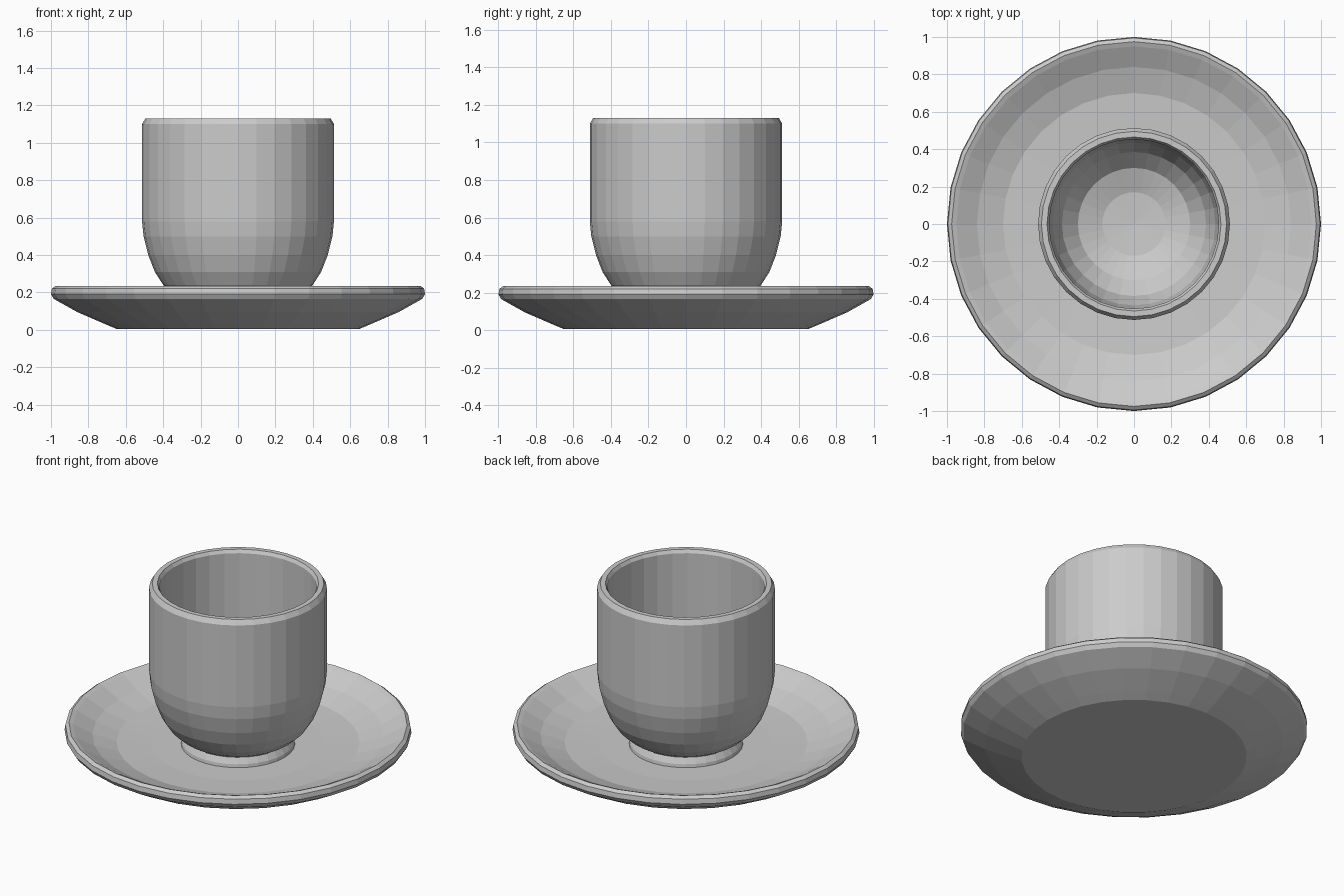
import bpy, bmesh
from math import cos, sin, tau

if "Cube" in bpy.data.objects:
    bpy.data.objects.remove(bpy.data.objects["Cube"])


def lathe(name, profile, segments):
    """Revolve a profile of (radius, z) points; radius 0 makes a pole."""
    bm = bmesh.new()
    rings = []
    for r, z in profile:
        if r == 0:
            rings.append([bm.verts.new((0, 0, z))] * segments)
        else:
            rings.append([bm.verts.new((r * cos(tau * i / segments),
                                        r * sin(tau * i / segments), z))
                          for i in range(segments)])
    for a, b in zip(rings, rings[1:]):
        for i in range(segments):
            j = (i + 1) % segments
            corners = list(dict.fromkeys((a[i], a[j], b[j], b[i])))
            bm.faces.new(corners)
    bmesh.ops.recalc_face_normals(bm, faces=bm.faces)
    mesh = bpy.data.meshes.new(name)
    bm.to_mesh(mesh)
    bm.free()
    obj = bpy.data.objects.new(name, mesh)
    bpy.context.collection.objects.link(obj)
    return obj


# Shallow dish with a flat base and a thick rounded rim
lathe("saucer", [
    (0, 0.005), (0.65, 0.005), (0.71, 0.03), (0.86, 0.095), (0.985, 0.165),
    (1.0, 0.19), (0.995, 0.22), (0.975, 0.235), (0.95, 0.225),
    (0.84, 0.165), (0.70, 0.12), (0.50, 0.11), (0, 0.11)], 32)

# Handleless cup: flared foot, rounded bowl, straight wall, hollow inside
lathe("cup", [
    (0, 0.10), (0.33, 0.10), (0.325, 0.13), (0.305, 0.165), (0.345, 0.19),
    (0.40, 0.24), (0.445, 0.31), (0.48, 0.40), (0.505, 0.50), (0.513, 0.58),
    (0.513, 1.10), (0.495, 1.13), (0.465, 1.13), (0.453, 1.11),
    (0.453, 0.58), (0.435, 0.46), (0.385, 0.34), (0.30, 0.25),
    (0.17, 0.205), (0, 0.195)], 32)
